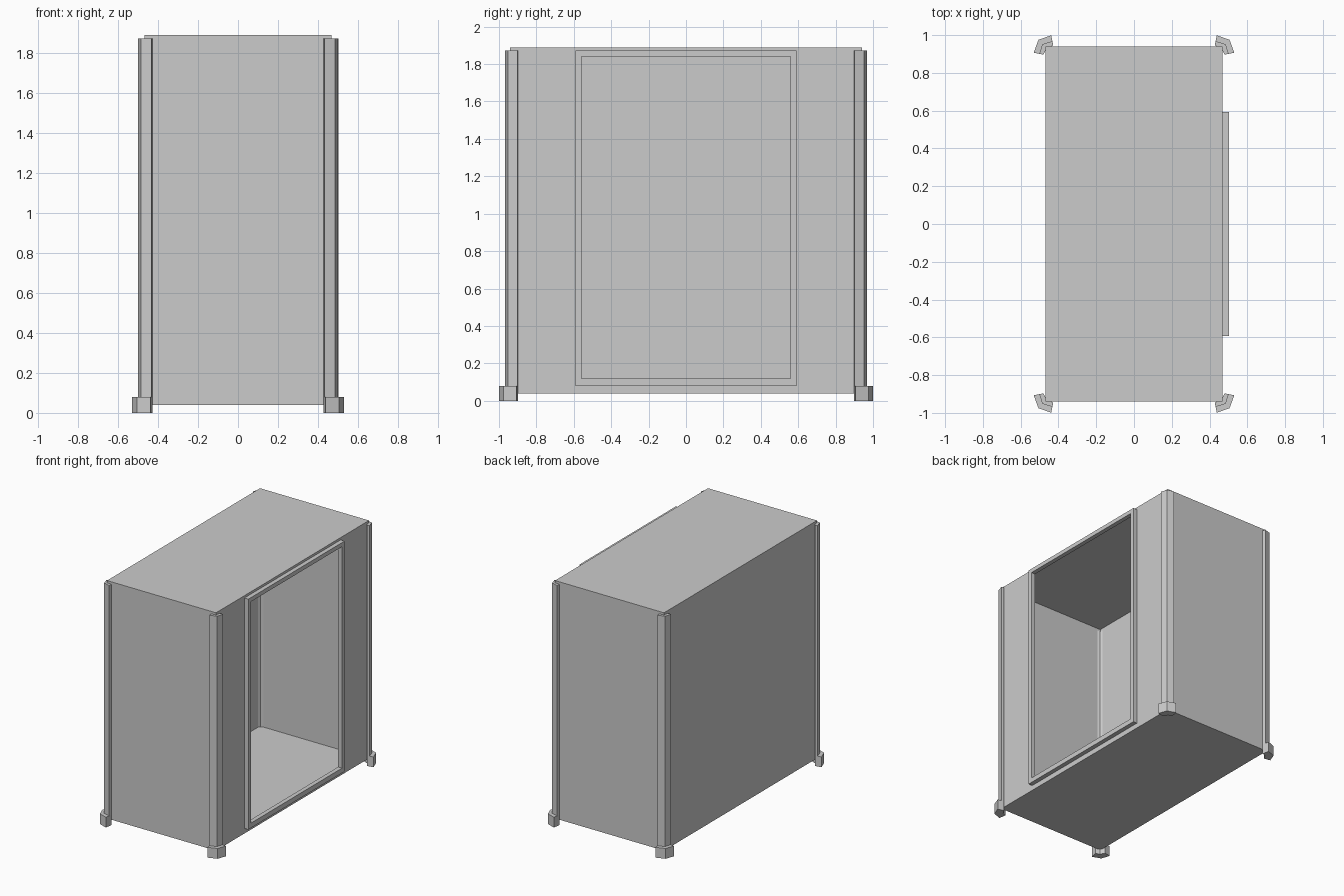
import bpy, bmesh

if "Cube" in bpy.data.objects:
    bpy.data.objects.remove(bpy.data.objects["Cube"])

HX, HY, Z0, Z1 = 0.469, 0.94, 0.04, 1.89       # cabin shell
OY, OZ0, OZ1 = 0.56, 0.118, 1.84               # door opening
FY, FZ0, FZ1, FX = 0.592, 0.08, 1.872, 0.503   # door frame outside


def finish(bm, name):
    bmesh.ops.remove_doubles(bm, verts=bm.verts, dist=1e-5)
    bmesh.ops.recalc_face_normals(bm, faces=bm.faces)
    me = bpy.data.meshes.new(name)
    bm.to_mesh(me)
    bm.free()
    ob = bpy.data.objects.new(name, me)
    bpy.context.collection.objects.link(ob)
    return ob


def rect(x, y, z0, z1):
    return [(x, -y, z0), (x, y, z0), (x, y, z1), (x, -y, z1)]


def bridge(bm, a, b):
    """Four quads joining two rectangles."""
    for i in range(4):
        j = (i + 1) % 4
        bm.faces.new([bm.verts.new(p) for p in (a[i], a[j], b[j], b[i])])


def prism(name, profile, z0, z1, sx, sy):
    bm = bmesh.new()
    face = bm.faces.new([bm.verts.new((x * sx, y * sy, z0)) for x, y in profile])
    ext = bmesh.ops.extrude_face_region(bm, geom=[face], use_keep_orig=True)
    top = [v for v in ext["geom"] if isinstance(v, bmesh.types.BMVert)]
    bmesh.ops.translate(bm, verts=top, vec=(0, 0, z1 - z0))
    return finish(bm, name)


# thin sheet cabin, open only at the doorway
bm = bmesh.new()
left, right = rect(-HX, HY, Z0, Z1), rect(HX, HY, Z0, Z1)
bm.faces.new([bm.verts.new(p) for p in left])
bridge(bm, left, right)
bridge(bm, right, rect(HX, OY, OZ0, OZ1))
finish(bm, "cabin_shell")

# raised frame around the doorway
bm = bmesh.new()
loops = [rect(HX, FY, FZ0, FZ1), rect(FX, FY, FZ0, FZ1),
         rect(FX, OY, OZ0, OZ1), rect(HX, OY, OZ0, OZ1)]
for a, b in zip(loops, loops[1:] + loops[:1]):
    bridge(bm, a, b)
finish(bm, "door_frame")

# bent corner posts and their feet share the same inner bend
inner = [(0.48, 0.897), (0.46, 0.932), (0.428, 0.945)]
post = [(0.434, 0.967), (0.485, 0.952), (0.501, 0.901)] + inner
foot = [(0.438, 0.999), (0.506, 0.975), (0.531, 0.907)] + inner
for sx, side in ((-1, "left"), (1, "right")):
    for sy, end in ((-1, "front"), (1, "back")):
        prism(f"{end}_{side}_post", post, 0.08, 1.872, sx, sy)
        prism(f"{end}_{side}_foot", foot, 0.0, 0.08, sx, sy)
